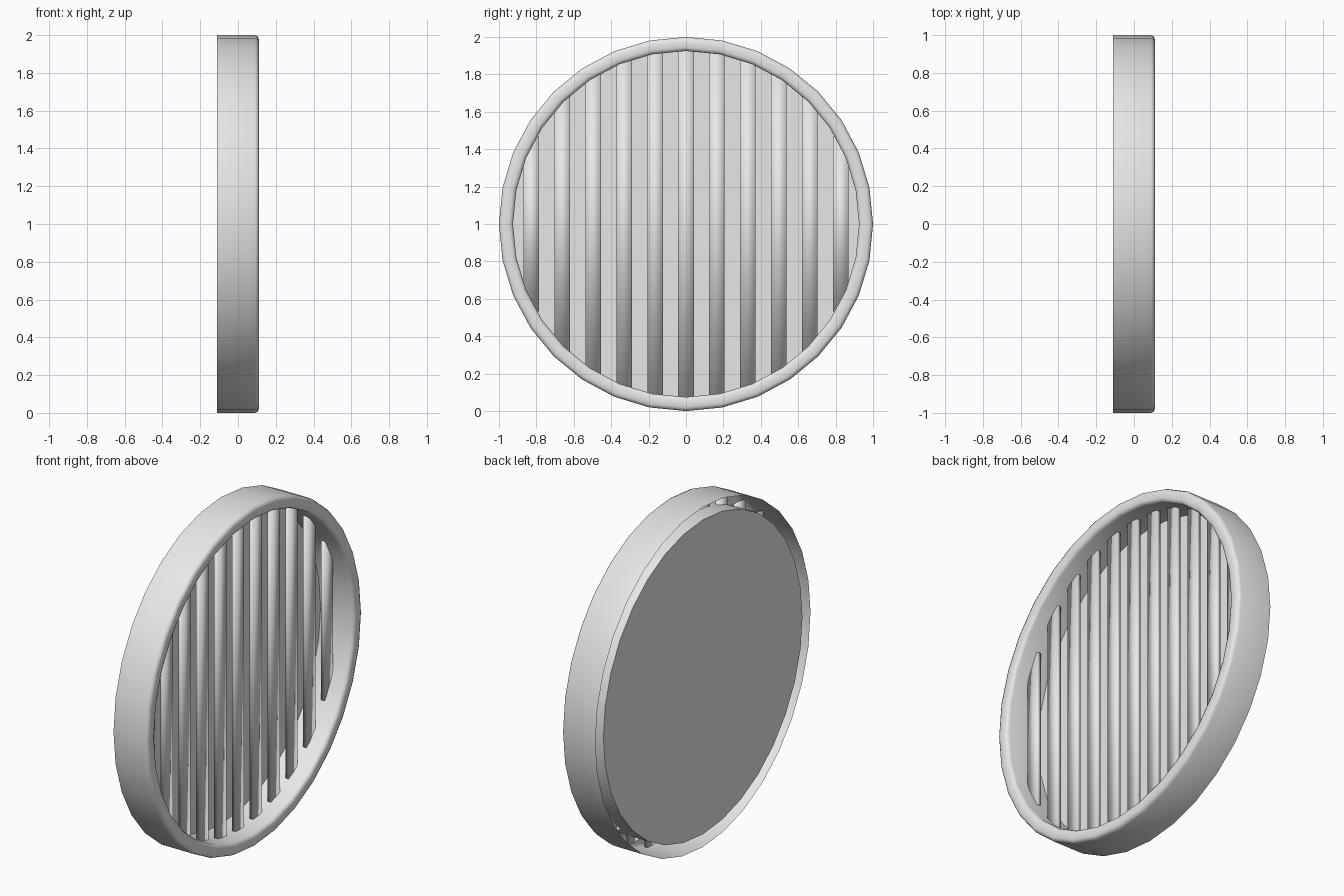
import bpy, bmesh, math
from mathutils import Vector, Matrix

cube = bpy.data.objects.get("Cube")
if cube:
    bpy.data.objects.remove(cube, do_unlink=True)

SIDES = 32
BACK = -0.11
INNER = 0.925

grey = bpy.data.materials.new("light_grey")
grey.use_nodes = True
colour = (0.8, 0.8, 0.8, 1)
grey.diffuse_color = colour
grey.node_tree.nodes["Principled BSDF"].inputs["Base Color"].default_value = colour


def finish(name, bm, angle):
    """Turn a bmesh into a smooth-shaded object standing on the ground."""
    mesh = bpy.data.meshes.new(name)
    bm.to_mesh(mesh)
    bm.free()
    mesh.materials.append(grey)
    obj = bpy.data.objects.new(name, mesh)
    obj.location.z = 1
    bpy.context.collection.objects.link(obj)
    bpy.ops.object.select_all(action="DESELECT")
    obj.select_set(True)
    bpy.context.view_layer.objects.active = obj
    bpy.ops.object.shade_smooth_by_angle(angle=math.radians(angle))
    return obj


# Rim: hollow rounded bezel, open at the rear, turned around the x axis
profile = [(BACK, 1), (0.09, 1), (0.104, 0.994), (0.11, 0.98),
           (0.11, 0.945), (0.104, 0.931), (0.09, INNER), (BACK, INNER)]
bm = bmesh.new()
verts = [bm.verts.new((x, 0, r)) for x, r in profile]
edges = [bm.edges.new(pair) for pair in zip(verts, verts[1:])]
bmesh.ops.spin(bm, geom=verts + edges, cent=(0, 0, 0), axis=(1, 0, 0),
               angle=math.tau, steps=SIDES, use_merge=True)
bmesh.ops.remove_doubles(bm, verts=bm.verts, dist=0.0005)
bmesh.ops.recalc_face_normals(bm, faces=bm.faces)
# The front of the bezel must face forward
front = max(bm.faces, key=lambda f: f.calc_center_median().x)
if front.normal.x < 0:
    bmesh.ops.reverse_faces(bm, faces=bm.faces)
finish("rim", bm, 50)

# Back plate: flat disc closing the inner wall
bm = bmesh.new()
turn = Matrix.Translation((BACK, 0, 0)) @ Matrix.Rotation(-math.pi / 2, 4, "Y")
bmesh.ops.create_circle(bm, cap_ends=True, radius=INNER, segments=SIDES, matrix=turn)
finish("back_plate", bm, 30)

# Slats: upright bars whose ends run through the inner wall
for i in range(-5, 6):
    y = i * 0.1655
    height = 2 * math.sqrt(0.95 ** 2 - y ** 2)
    bm = bmesh.new()
    bmesh.ops.create_cube(bm, size=1, matrix=Matrix.Translation((0, y, 0))
                          @ Matrix.Diagonal(Vector((0.022, 0.083, height, 1))))
    finish(f"slat_{i + 6}", bm, 180)
